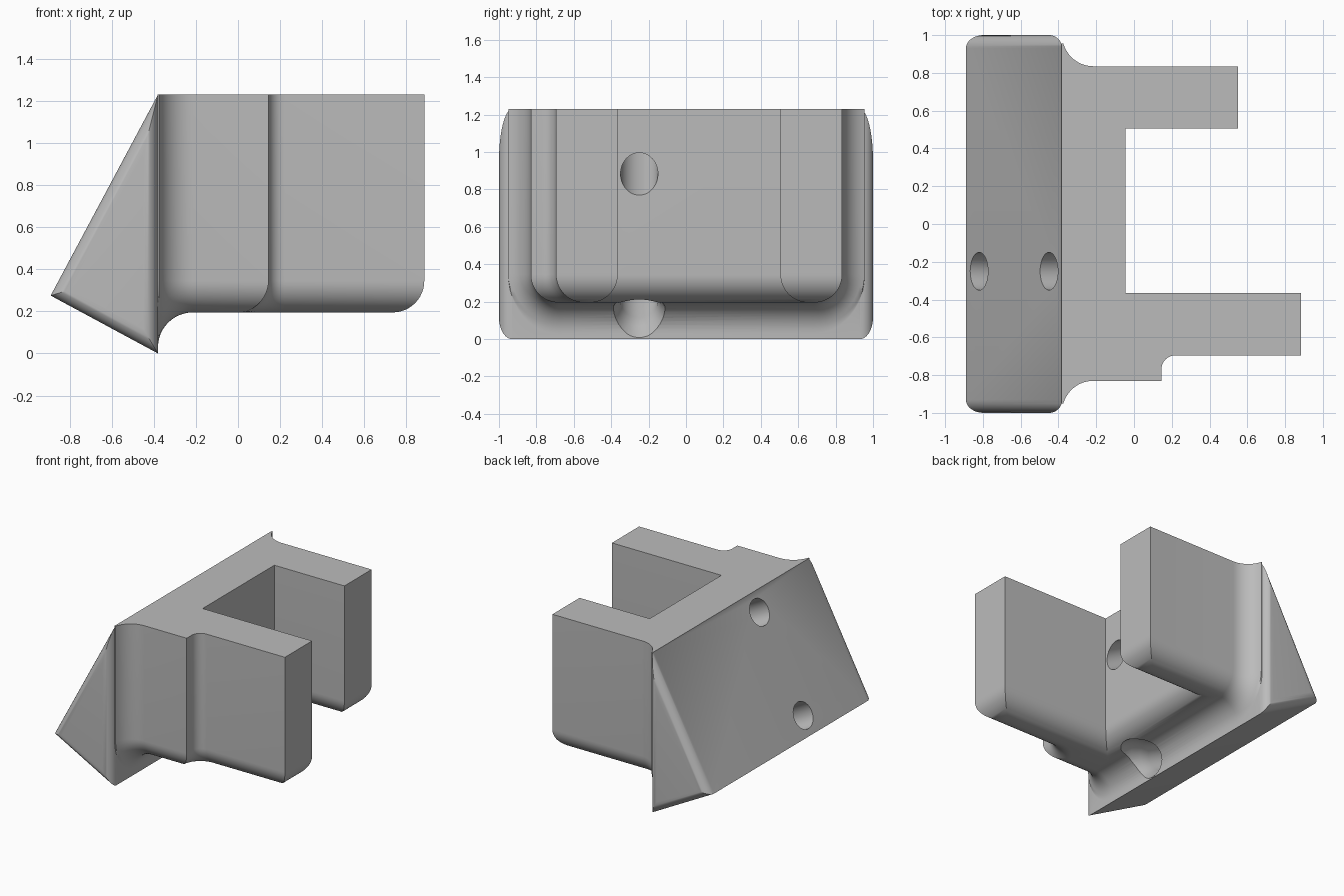
import bpy, bmesh, math
from mathutils import Vector

if "Cube" in bpy.data.objects:
    bpy.data.objects.remove(bpy.data.objects["Cube"])

TOP = 1.23      # height of the flat top
BACK = -0.38    # plane where the wedge meets the forked body
R = 0.15        # rounding of the body's lower edge


def loft(name, rings):
    """Closed mesh skinned through rings with equal point counts."""
    bm = bmesh.new()
    rows = [[bm.verts.new(p) for p in ring] for ring in rings]
    n = len(rows[0])
    for a, b in zip(rows, rows[1:]):
        for i in range(n):
            j = (i + 1) % n
            bm.faces.new((a[i], a[j], b[j], b[i]))
    bm.faces.new(rows[0][::-1])
    bm.faces.new(rows[-1])
    bmesh.ops.remove_doubles(bm, verts=bm.verts, dist=1e-5)
    bmesh.ops.recalc_face_normals(bm, faces=bm.faces)
    me = bpy.data.meshes.new(name)
    bm.to_mesh(me)
    bm.free()
    ob = bpy.data.objects.new(name, me)
    bpy.context.collection.objects.link(ob)
    return ob


def boolean(target, other, op):
    mod = target.modifiers.new(op, 'BOOLEAN')
    mod.operation, mod.object, mod.solver = op, other, 'EXACT'
    bpy.context.view_layer.objects.active = target
    bpy.ops.object.modifier_apply(modifier=mod.name)
    bpy.data.objects.remove(other)


# wedge: right triangle extruded along y, all end edges rounded
tri = [Vector((BACK, TOP)), Vector((-0.89, 0.275)), Vector((BACK, 0))]
sides = [(tri[1] - tri[2]).length, (tri[2] - tri[0]).length, (tri[0] - tri[1]).length]
centre = sum((p * s for p, s in zip(tri, sides)), Vector((0, 0))) / sum(sides)
inradius = BACK - centre.x
ER = 0.07
ends = [(ER * (1 - math.cos(t)), 1 - ER + ER * math.sin(t))
        for t in (math.pi / 2 * k / 10 for k in range(11))]


def triangle(inset, y):
    pts = [centre + (p - centre) * (1 - inset / inradius) for p in tri]
    return [(p.x, y, p.y) for p in pts]


wedge = loft("mount_bracket", [triangle(d, -y) for d, y in reversed(ends)]
             + [triangle(d, y) for d, y in ends])


# forked body: plan outline that shrinks towards the bottom
def outline(d, z):
    rho = 0.075 + d
    a0 = math.asin(max(0, (d - 0.06) / rho))
    pts = [(BACK - 0.002, -0.83 + d), (0.22 - rho * math.cos(a0), -0.83 + d)]
    for k in range(11):
        a = a0 + (math.pi / 2 - a0) * k / 10
        pts.append((0.22 - rho * math.cos(a), -0.77 + rho * math.sin(a)))
    pts += [(0.885 - d, -0.695 + d), (0.885 - d, -0.365 - d), (-0.045 - d, -0.365 - d),
            (-0.045 - d, 0.505 + d), (0.55 - d, 0.505 + d), (0.55 - d, 0.835 - d),
            (BACK - 0.002, 0.835 - d)]
    return [(x, y, z) for x, y in pts]


steps = [math.pi / 2 * k / 12 for k in range(13)]
body = loft("forked_body", [outline(R * (1 - math.sin(t)), 0.195 + R * (1 - math.cos(t)))
                            for t in steps] + [outline(0, TOP)])


# collar: concave blend from the body to the wedge
def collar_ring(x, d):
    w = min(d, 0.12)
    pts = [(-0.83 - w, TOP)]
    for cy, start in ((-0.83 + R, math.pi), (0.835 - R, 1.5 * math.pi)):
        for t in steps:
            pts.append((cy + (R + w) * math.cos(start + t),
                        0.195 + R + (R + d) * math.sin(start + t)))
    pts.append((0.835 + w, TOP))
    return [(x, y, z) for y, z in pts]


F = 0.165
collar = loft("collar", [collar_ring(BACK - 0.003, F)]
              + [collar_ring(BACK + F * (1 - math.cos(t)), F * (1 - math.sin(t)))
                 for t in steps])

boolean(wedge, collar, 'UNION')
boolean(wedge, body, 'UNION')

# screw holes square to the sloping face; the lower one flares at its exit
slope = (tri[0] - tri[1]).normalized()
axis = Vector((slope.y, 0, -slope.x))
up = Vector((slope.x, 0, slope.y))


def hole(x, profile):
    start = Vector((x, -0.25, 0.275 + (x + 0.89) * slope.y / slope.x))
    rings = []
    for s, r in profile:
        c = start + axis * s
        rings.append([c + r * (up * math.cos(a) + Vector((0, 1, 0)) * math.sin(a))
                      for a in (math.tau * k / 40 for k in range(40))])
    cutter = loft("hole_cutter", rings)
    cutter.hide_render = True
    boolean(wedge, cutter, 'DIFFERENCE')


hole(-0.45, [(-0.2, 0.1), (0.8, 0.1)])
hole(-0.82, [(-0.2, 0.1), (0.43, 0.1), (0.5, 0.115), (0.57, 0.143), (0.64, 0.155), (0.9, 0.155)])

# finish
grey = bpy.data.materials.new("plain_grey")
grey.diffuse_color = (0.5, 0.5, 0.5, 1)
grey.use_nodes = True
grey.node_tree.nodes["Principled BSDF"].inputs["Base Color"].default_value = grey.diffuse_color
wedge.data.materials.clear()
wedge.data.materials.append(grey)
for p in wedge.data.polygons:
    p.material_index = 0
bpy.ops.object.select_all(action='DESELECT')
wedge.select_set(True)
bpy.context.view_layer.objects.active = wedge
bpy.ops.object.shade_smooth_by_angle(angle=math.radians(30))
